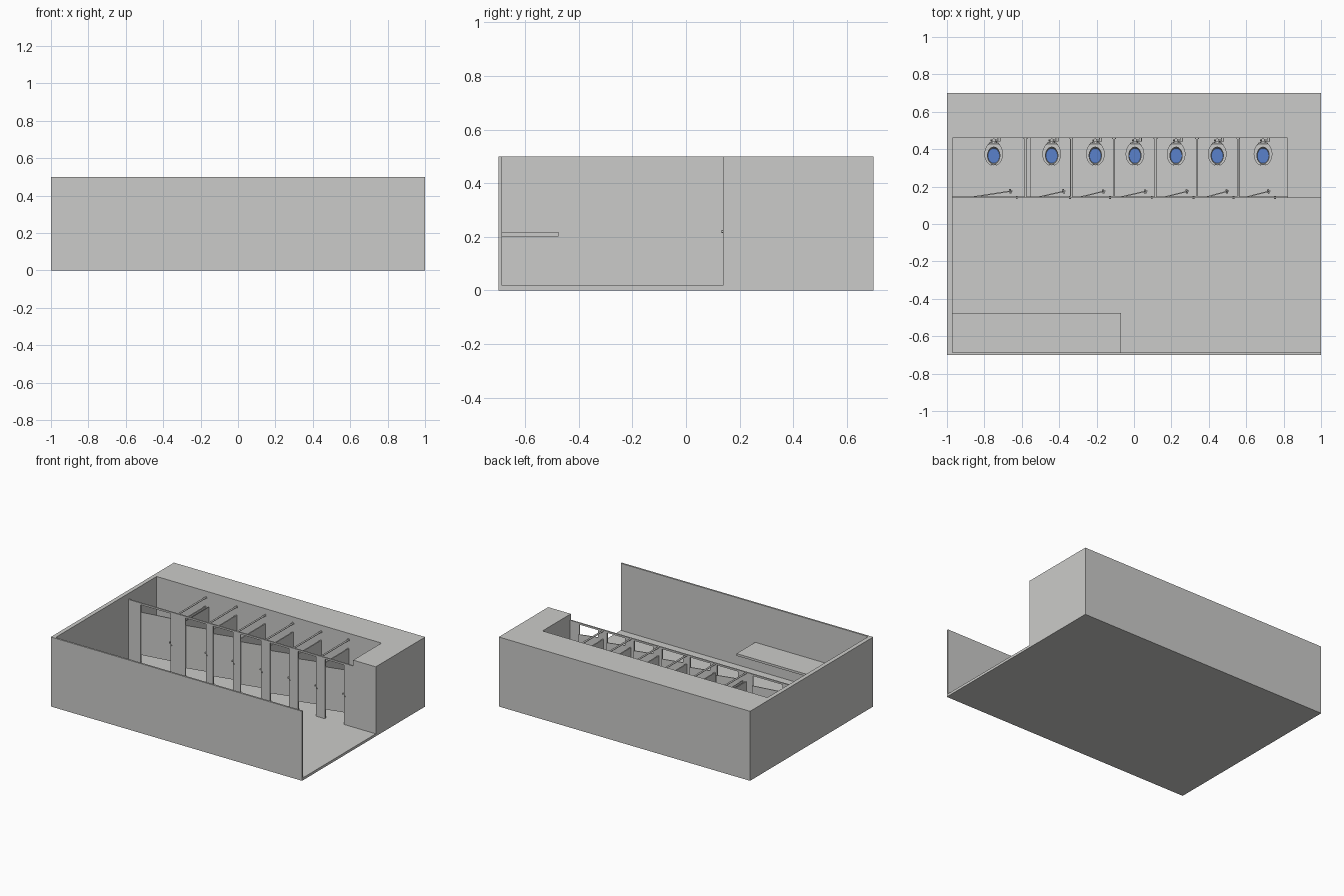
import bpy, bmesh, math
from mathutils import Matrix, Vector

if "Cube" in bpy.data.objects:
    bpy.data.objects.remove(bpy.data.objects["Cube"])


def material(name, rgb):
    m = bpy.data.materials.new(name)
    m.diffuse_color = (*rgb, 1)
    m.use_nodes = True
    m.node_tree.nodes["Principled BSDF"].inputs["Base Color"].default_value = m.diffuse_color
    return m


GREY = material("pale_grey", (0.6, 0.6, 0.585))
BLUE = material("water_blue", (0.1, 0.22, 0.6))


def finish(name, bm, mat=GREY, smooth=False):
    bmesh.ops.recalc_face_normals(bm, faces=bm.faces)
    me = bpy.data.meshes.new(name)
    bm.to_mesh(me)
    bm.free()
    me.materials.append(mat)
    ob = bpy.data.objects.new(name, me)
    bpy.context.collection.objects.link(ob)
    if smooth:
        bpy.ops.object.select_all(action='DESELECT')
        ob.select_set(True)
        bpy.context.view_layer.objects.active = ob
        bpy.ops.object.shade_smooth_by_angle(angle=math.radians(40))
    return ob


def box(name, x0, x1, y0, y1, z0, z1):
    bm = bmesh.new()
    bmesh.ops.create_cube(bm, size=1)
    for v in bm.verts:
        v.co = Vector(((x0 + x1) / 2 + v.co.x * (x1 - x0),
                       (y0 + y1) / 2 + v.co.y * (y1 - y0),
                       (z0 + z1) / 2 + v.co.z * (z1 - z0)))
    return finish(name, bm)


def rod(name, a, b, r, sides=12):
    a, b = Vector(a), Vector(b)
    d = b - a
    bm = bmesh.new()
    mat = Matrix.Translation((a + b) / 2) @ d.to_track_quat('Z', 'Y').to_matrix().to_4x4()
    bmesh.ops.create_cone(bm, cap_ends=True, segments=sides, radius1=r, radius2=r,
                          depth=d.length, matrix=mat)
    return finish(name, bm, smooth=True)


def loft(name, rings, mat=GREY, n=24):
    """Ellipse rings (z, half width, y front, y back), capped at both ends."""
    bm = bmesh.new()
    loops = []
    for z, w, y0, y1, cx in rings:
        loops.append([bm.verts.new((cx + w * math.cos(t), (y0 + y1) / 2 + (y1 - y0) / 2 * math.sin(t), z))
                      for t in (2 * math.pi * i / n for i in range(n))])
    for p, q in zip(loops, loops[1:]):
        for i in range(n):
            j = (i + 1) % n
            bm.faces.new((p[i], p[j], q[j], q[i]))
    bm.faces.new(loops[0])
    bm.faces.new(loops[-1])
    return finish(name, bm, mat, True)


FLOOR, FRONT, BACK, TOP = 0.018, 0.138, 0.46, 0.458

# room shell: solid block with the room pocket cut out
shell = box("room_shell", -1, 1, -0.7, 0.7, 0, 0.5)
bm = bmesh.new()
plan = [(-0.97, -0.687), (1.1, -0.687), (1.1, FRONT), (0.82, FRONT), (0.82, BACK), (-0.97, BACK)]
face = bm.faces.new([bm.verts.new((x, y, FLOOR)) for x, y in plan])
ext = bmesh.ops.extrude_face_region(bm, geom=[face])
for v in ext["geom"]:
    if isinstance(v, bmesh.types.BMVert):
        v.co.z = 0.6
cutter = finish("room_pocket_cutter", bm)
cutter.hide_render = True
mod = shell.modifiers.new("pocket", 'BOOLEAN')
mod.object, mod.operation, mod.solver = cutter, 'DIFFERENCE', 'EXACT'
bpy.context.view_layer.objects.active = shell
bpy.ops.object.modifier_apply(modifier=mod.name)
bpy.data.objects.remove(cutter)

# counter on the front wall
box("counter", -0.97, -0.07, -0.687, -0.475, 0.202, 0.218)

# pilasters along the stall front and the head rail above them
pilasters = [(-0.97, -0.873), (-0.635, -0.516), (-0.35, -0.294), (-0.137, -0.078),
             (0.087, 0.158), (0.31, 0.38), (0.524, 0.595), (0.746, 0.82)]
for i, (a, b) in enumerate(pilasters):
    box(f"pilaster_{i}", a, b, FRONT, FRONT + 0.01, FLOOR, 0.452)
box("head_rail", -0.97, 0.82, FRONT, FRONT + 0.01, 0.446, TOP)

# partitions with brace rods to the back wall
for i, x in enumerate((-0.58, -0.335, -0.107, 0.115, 0.337, 0.557)):
    box(f"partition_{i}", x - 0.004, x + 0.004, FRONT + 0.01, BACK, 0.085, 0.392)
    rod(f"brace_rod_{i}", (x, FRONT + 0.005, 0.452), (x, BACK, 0.452), 0.006)
    rod(f"brace_flange_{i}", (x, BACK - 0.005, 0.452), (x, BACK, 0.452), 0.01)
box("filler_strip", -0.557, -0.553, FRONT + 0.01, BACK, 0.085, 0.392)

# doors standing slightly open, with latch and knobs
for i in range(7):
    x0 = pilasters[i][1] + 0.002
    width = pilasters[i + 1][0] - x0 - 0.012
    angle = math.asin(0.034 / width)
    pivot = Matrix.Translation((x0, FRONT + 0.005, 0)) @ Matrix.Rotation(angle, 4, 'Z')
    door = box(f"door_{i}", 0, width, -0.003, 0.003, 0.085, 0.392)
    knob = rod(f"door_knob_{i}", (width - 0.012, -0.012, 0.22), (width - 0.012, 0.012, 0.22), 0.005)
    for ob in (door, knob):
        ob.data.transform(pivot)
    kx = pilasters[i + 1][0] + 0.008
    rod(f"latch_keeper_{i}", (kx, FRONT - 0.005, 0.22), (kx, FRONT + 0.012, 0.22), 0.005)

# toilets: bowl, open-front seat, water and flush valve
for i, x in enumerate((-0.75, -0.44, -0.207, 0.005, 0.225, 0.445, 0.69)):
    loft(f"toilet_bowl_{i}", [(FLOOR, 0.032, 0.345, 0.445, x), (0.03, 0.028, 0.35, 0.44, x),
                              (0.07, 0.03, 0.34, 0.44, x), (0.105, 0.045, 0.318, 0.442, x),
                              (0.125, 0.047, 0.314, 0.442, x), (0.125, 0.035, 0.32, 0.412, x),
                              (0.11, 0.03, 0.326, 0.404, x)])
    loft(f"toilet_water_{i}", [(0.109, 0.031, 0.322, 0.405, x), (0.113, 0.031, 0.322, 0.405, x)], BLUE)

    # seat: ring left open at the front
    bm = bmesh.new()
    rows = []
    for k in range(23):
        t = math.radians(-75 + 330 * k / 22)
        c, s = math.cos(t), math.sin(t)
        rows.append([bm.verts.new((x + w * c, cy + h * s, z)) for w, h, cy, z in
                     ((0.05, 0.064, 0.374, 0.126), (0.05, 0.064, 0.374, 0.134),
                      (0.033, 0.045, 0.366, 0.134), (0.033, 0.045, 0.366, 0.126))])
    for p, q in zip(rows, rows[1:]):
        for k in range(4):
            bm.faces.new((p[k], p[(k + 1) % 4], q[(k + 1) % 4], q[k]))
    bm.faces.new(rows[0])
    bm.faces.new(rows[-1])
    finish(f"toilet_seat_{i}", bm, GREY, True)
    rod(f"seat_hinge_{i}", (x - 0.025, 0.432, 0.137), (x + 0.025, 0.432, 0.137), 0.005)

    # flush pipe, valve, lever and wall feed
    rod(f"flush_pipe_{i}", (x, 0.448, 0.11), (x, 0.448, 0.21), 0.005)
    rod(f"flush_valve_{i}", (x, 0.448, 0.2), (x, 0.448, 0.235), 0.009)
    rod(f"flush_feed_{i}", (x, 0.448, 0.21), (x + 0.034, 0.448, 0.21), 0.006)
    rod(f"wall_flange_{i}", (x + 0.029, 0.44, 0.21), (x + 0.029, BACK, 0.21), 0.008)
    rod(f"flush_lever_{i}", (x, 0.448, 0.218), (x - 0.016, 0.448, 0.218), 0.003)
